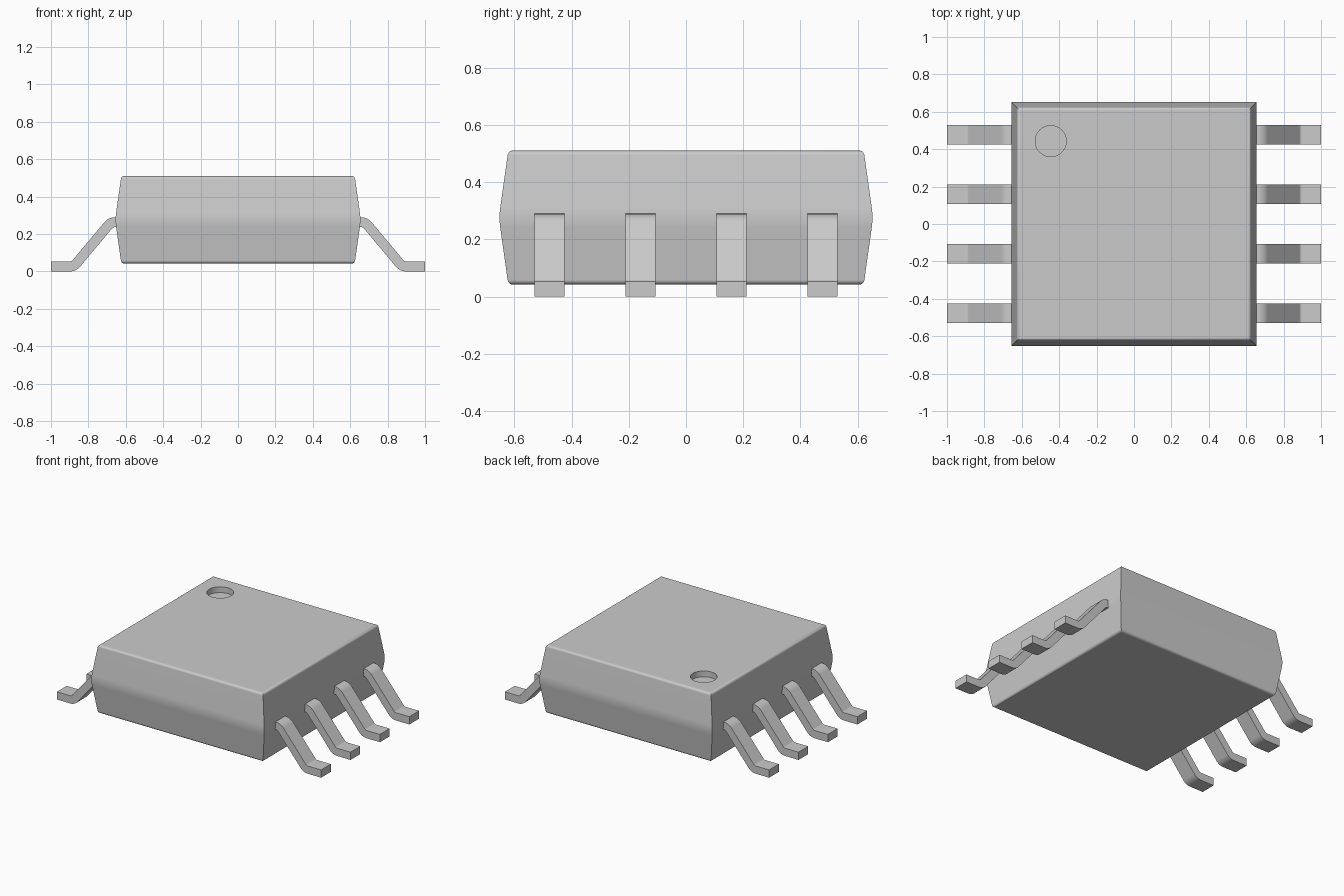
import bpy, bmesh
from math import radians, sin, cos, tan, atan2
from mathutils import Vector

cube = bpy.data.objects.get("Cube")
if cube:
    bpy.data.objects.remove(cube, do_unlink=True)

grey = bpy.data.materials.new("plain grey")
grey.use_nodes = True
colour = (0.6, 0.6, 0.6, 1)
grey.diffuse_color = colour
grey.node_tree.nodes["Principled BSDF"].inputs["Base Color"].default_value = colour


def loft(name, rings):
    """Skin a list of four-cornered rings and cap both ends."""
    bm = bmesh.new()
    loops = [[bm.verts.new(p) for p in ring] for ring in rings]
    for a, b in zip(loops, loops[1:]):
        for i in range(4):
            j = (i + 1) % 4
            bm.faces.new((a[i], a[j], b[j], b[i]))
    bm.faces.new(loops[0])
    bm.faces.new(loops[-1])
    bmesh.ops.recalc_face_normals(bm, faces=bm.faces)
    mesh = bpy.data.meshes.new(name)
    bm.to_mesh(mesh)
    bm.free()
    mesh.materials.append(grey)
    obj = bpy.data.objects.new(name, mesh)
    bpy.context.collection.objects.link(obj)
    return obj


def select(obj):
    bpy.ops.object.select_all(action="DESELECT")
    obj.select_set(True)
    bpy.context.view_layer.objects.active = obj


def smooth(obj):
    select(obj)
    bpy.ops.object.shade_smooth_by_angle(angle=radians(30))
    weighted = obj.modifiers.new("weighted normals", "WEIGHTED_NORMAL")
    weighted.keep_sharp = True


def rounded(points, radius, steps=6):
    """Round the inner corners of a path; returns points with directions."""
    result = [(points[0], (points[1] - points[0]).normalized())]
    for p, q, r in zip(points, points[1:], points[2:]):
        d1, d2 = (q - p).normalized(), (r - q).normalized()
        a1, a2 = atan2(d1.y, d1.x), atan2(d2.y, d2.x)
        turn = a2 - a1
        side = 1 if turn > 0 else -1
        start = q - d1 * radius * tan(abs(turn) / 2)
        centre = start + Vector((-d1.y, d1.x)) * radius * side
        for k in range(steps + 1):
            a = a1 + turn * k / steps
            d = Vector((cos(a), sin(a)))
            result.append((centre - Vector((-d.y, d.x)) * radius * side, d))
    result.append((points[-1], (points[-1] - points[-2]).normalized()))
    return result


# Body: tapered both ways from a softly rounded waist, with rounded rims
BOTTOM, TOP = 0.042, 0.51
MID = (BOTTOM + TOP) / 2
HALF = (TOP - BOTTOM) / 2
section = [Vector((0.5, HALF)), Vector((0.624, HALF)),
           Vector((0.657, 0)),
           Vector((0.624, -HALF)), Vector((0.5, -HALF))]
upper = rounded(section[:3], 0.018)[1:-1]
waist = rounded(section[1:4], 0.25)[1:-1]
profile = [p for p, d in upper + waist]
profile += [Vector((p.x, -p.y)) for p, d in reversed(upper)]
body = loft("body", [[(sx * p.x, sy * (p.x - 0.003), MID + p.y)
                      for sx, sy in ((1, 1), (-1, 1), (-1, -1), (1, -1))]
                     for p in profile])

# Round index dimple in the top
bpy.ops.mesh.primitive_cylinder_add(vertices=48, radius=0.083, depth=0.08,
                                    location=(-0.445, 0.443, TOP))
cutter = bpy.context.object
cutter.name = "dimple_cutter"
cutter.hide_render = True
cutter.data.materials.append(grey)
cut = body.modifiers.new("dimple", "BOOLEAN")
cut.operation = "DIFFERENCE"
cut.solver = "EXACT"
cut.object = cutter
select(body)
bpy.ops.object.modifier_apply(modifier=cut.name)
bpy.data.objects.remove(cutter, do_unlink=True)
smooth(body)

# Pins: flat strips bent down to feet, four on each side
THICK, WIDTH, PITCH = 0.053, 0.105, 0.318
centre_line = rounded([Vector((0.6, 0.263)), Vector((0.68, 0.263)),
                       Vector((0.878, THICK / 2)), Vector((1.0, THICK / 2))], 0.045)
for side, sx in (("left", 1), ("right", -1)):
    for n in range(4):
        y = (n - 1.5) * PITCH
        rings = []
        for p, d in centre_line:
            off = Vector((-d.y, d.x)) * THICK / 2
            a, b = p + off, p - off
            y0, y1 = y - WIDTH / 2, y + WIDTH / 2
            rings.append([(sx * a.x, y0, a.y), (sx * a.x, y1, a.y),
                          (sx * b.x, y1, b.y), (sx * b.x, y0, b.y)])
        smooth(loft(f"{side}_pin_{n + 1}", rings))
